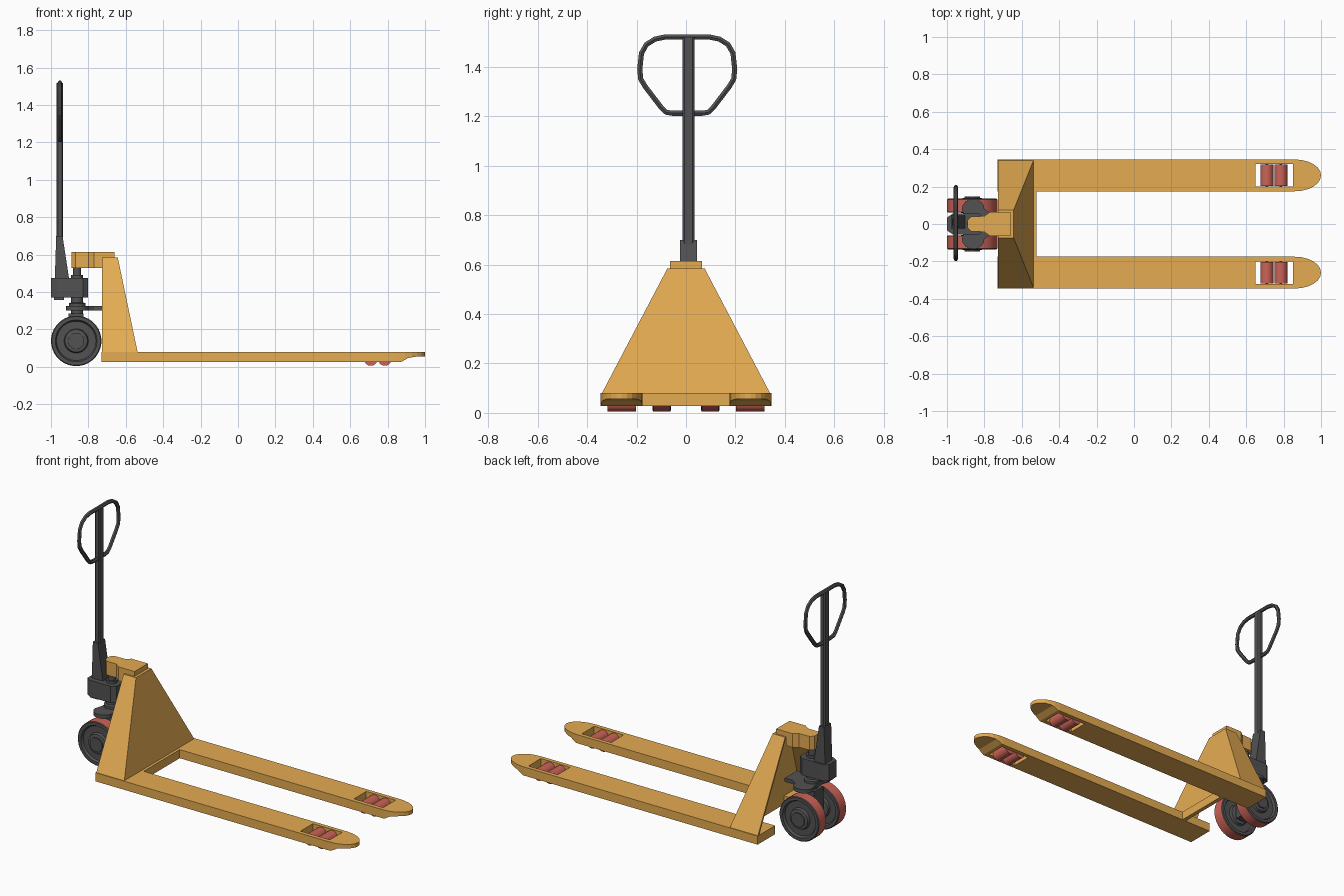
import bpy, bmesh, math
from mathutils import Vector

if "Cube" in bpy.data.objects:
    bpy.data.objects.remove(bpy.data.objects["Cube"])


def material(name, rgb):
    m = bpy.data.materials.new(name)
    m.diffuse_color = (*rgb, 1)
    m.use_nodes = True
    m.node_tree.nodes["Principled BSDF"].inputs["Base Color"].default_value = m.diffuse_color
    return m


YELLOW = material("yellow paint", (0.78, 0.41, 0.085))
DARK = material("dark grey metal", (0.085, 0.085, 0.088))
RED = material("red rubber", (0.60, 0.125, 0.095))


def finish(name, bm, *mats):
    bmesh.ops.recalc_face_normals(bm, faces=bm.faces)
    me = bpy.data.meshes.new(name)
    bm.to_mesh(me)
    bm.free()
    for m in mats:
        me.materials.append(m)
    ob = bpy.data.objects.new(name, me)
    bpy.context.collection.objects.link(ob)
    return ob


def prism(name, pts, a, b, mat, axis="z"):
    """Extrude an outline: (x, y) along z, or (x, z) along y."""
    bm = bmesh.new()
    rings = []
    for w in (a, b):
        rings.append([bm.verts.new((u, v, w) if axis == "z" else (u, w, v)) for u, v in pts])
    n = len(pts)
    bm.faces.new(rings[0])
    bm.faces.new(rings[1])
    for i in range(n):
        j = (i + 1) % n
        bm.faces.new((rings[0][i], rings[0][j], rings[1][j], rings[1][i]))
    return finish(name, bm, mat)


def box(name, x0, x1, y0, y1, z0, z1, mat):
    return prism(name, [(x0, y0), (x1, y0), (x1, y1), (x0, y1)], z0, z1, mat)


def lathe(name, profile, centre, axis, mats, n=32, tread_radius=None):
    """Turn a (radius, offset) profile about the y or z axis."""
    bm = bmesh.new()
    c = Vector(centre)
    rings = []
    for r, h in profile:
        ring = []
        for i in range(n):
            t = 2 * math.pi * (i + 0.5) / n
            u, v = r * math.cos(t), r * math.sin(t)
            ring.append(bm.verts.new(c + Vector((u, h, v) if axis == "y" else (u, v, h))))
        rings.append(ring)
    bm.faces.new(rings[0])
    bm.faces.new(rings[-1])
    for k in range(len(rings) - 1):
        for i in range(n):
            j = (i + 1) % n
            f = bm.faces.new((rings[k][i], rings[k][j], rings[k + 1][j], rings[k + 1][i]))
            if tread_radius and min(profile[k][0], profile[k + 1][0]) >= tread_radius:
                f.material_index = 1
    ob = finish(name, bm, *mats)
    if n >= 16:
        ob.data.shade_smooth()
        ob.data.set_sharp_from_angle(angle=math.radians(35))
    return ob


def cut(ob, cutter):
    m = ob.modifiers.new("cut", "BOOLEAN")
    m.operation = "DIFFERENCE"
    m.solver = "EXACT"
    m.object = cutter
    cutter.hide_render = True
    cutter.hide_viewport = True


def mirrored(half):
    return half + [(x, -y) for x, y in reversed(half) if abs(y) > 1e-6]


# Forks with rounded, ramped tips, roller slots and load rollers
for s, side in ((1, "left"), (-1, "right")):
    yc = s * 0.26
    tip = [(0.86 + 0.14 * math.cos(t), yc + 0.085 * math.sin(t))
           for t in (math.radians(-90 + 15 * i) for i in range(13))]
    fork = prism("fork_" + side, [(-0.73, yc - 0.085)] + tip + [(-0.73, yc + 0.085)], 0.027, 0.08, YELLOW)
    cut(fork, box("slot_cutter_" + side, 0.65, 0.85, yc - 0.06, yc + 0.06, -0.1, 0.2, YELLOW))
    cut(fork, prism("ramp_cutter_" + side,
                    [(0.87, 0.025), (0.91, 0.048), (0.96, 0.056), (1.1, 0.056), (1.1, -0.02), (0.87, -0.02)],
                    yc - 0.2, yc + 0.2, YELLOW, "y"))
    for k, x in enumerate((0.71, 0.785)):
        lathe(f"load_roller_{side}_{k}", [(0.035, -0.058), (0.035, 0.058)], (x, yc, 0.041), "y", [RED], 24)
        lathe(f"roller_pin_{side}_{k}", [(0.008, -0.065), (0.008, 0.065)], (x, yc, 0.041), "y", [DARK], 8)

# Cross bar joining the forks
box("cross_bar", -0.545, -0.52, -0.176, 0.176, 0.027, 0.08, YELLOW)

# Tapered mast, open at the rear
bm = bmesh.new()
V = lambda x, y, z: bm.verts.new((x, y, z))
fl, fr, rl, rr = V(-0.537, 0.34, 0.08), V(-0.537, -0.34, 0.08), V(-0.728, 0.34, 0.08), V(-0.728, -0.34, 0.08)
tfl, tfr, trl, trr = V(-0.643, 0.075, 0.585), V(-0.643, -0.075, 0.585), V(-0.728, 0.075, 0.585), V(-0.728, -0.075, 0.585)
for f in ((fr, fl, tfl, tfr), (fl, rl, trl, tfl), (rr, fr, tfr, trr), (tfr, tfl, trl, trr)):
    bm.faces.new(f)
me = finish("mast", bm, YELLOW)
if me.data.polygons[0].normal.x < 0:
    me.data.flip_normals()
sol = me.modifiers.new("thickness", "SOLIDIFY")
sol.thickness = 0.012
sol.offset = -1

# Head bracket over the lift piston
prism("head_bracket", mirrored([(-0.89, 0.02), (-0.87, 0.04), (-0.80, 0.042), (-0.77, 0.065), (-0.727, 0.065)]),
      0.53, 0.615, YELLOW)
box("head_cap", -0.728, -0.66, -0.065, 0.065, 0.584, 0.615, YELLOW)

# Steering wheels: dark rims with red treads
for s, side in ((1, "left"), (-1, "right")):
    half = [(0.03, 0.045), (0.06, 0.038), (0.065, 0.022), (0.105, 0.022), (0.112, 0.037), (0.13, 0.037), (0.135, 0.033)]
    lathe("steer_wheel_" + side, half + [(r, -h) for r, h in reversed(half)], (-0.865, s * 0.098, 0.139), "y",
          [DARK, RED], 32, 0.134)
    lathe("wheel_nut_" + side, [(0.045, 0), (0.045, s * 0.01)], (-0.865, s * 0.138, 0.139), "y", [DARK], 8)
lathe("wheel_axle", [(0.025, -0.1), (0.025, 0.1)], (-0.865, 0, 0.139), "y", [DARK], 16)
box("axle_block", -0.905, -0.825, -0.045, 0.045, 0.09, 0.285, DARK)

# Pump column, collars and piston
lathe("pump_column", [(0.032, 0.27), (0.032, 0.325), (0.045, 0.325), (0.045, 0.34), (0.032, 0.345),
                      (0.032, 0.49), (0.022, 0.49), (0.022, 0.54)], (-0.86, 0, 0), "z", [DARK], 20)

# Lobed plate above the wheels, tied to the mast
lobe = [(-0.86 + 0.06 * math.cos(t), 0.08 + 0.055 * math.sin(t))
        for t in (math.radians(180 - 22.5 * i) for i in range(9))]
prism("wheel_plate", mirrored([(-0.905, 0.03)] + lobe + [(-0.77, 0.06), (-0.715, 0.06)]), 0.302, 0.325, DARK)

# Tiller base block, pivot and tapered socket
prism("tiller_base", mirrored([(-1.0, 0.035), (-0.97, 0.055), (-0.83, 0.055), (-0.803, 0.035)]), 0.372, 0.475, DARK)
box("tiller_pivot", -0.985, -0.93, -0.035, 0.035, 0.358, 0.375, DARK)
TY = 0.01
prism("tiller_socket", [(-0.98, 0.45), (-0.90, 0.45), (-0.912, 0.53), (-0.938, 0.7), (-0.972, 0.7)],
      TY - 0.035, TY + 0.035, DARK, "y")

# Tiller shaft
prism("tiller_shaft", [(-0.97, TY - 0.016), (-0.962, TY - 0.025), (-0.942, TY - 0.025), (-0.935, TY - 0.016),
                       (-0.935, TY + 0.016), (-0.942, TY + 0.025), (-0.962, TY + 0.025), (-0.97, TY + 0.016)],
      0.46, 1.518, DARK)

# D-shaped grip loop
half = [(0.09, 1.52), (0.13, 1.512), (0.165, 1.49), (0.185, 1.455), (0.192, 1.39), (0.188, 1.35),
        (0.17, 1.32), (0.105, 1.235), (0.085, 1.216), (0.06, 1.212)]
path = half + [(-y, z) for y, z in reversed(half)]
cu = bpy.data.curves.new("grip_loop", "CURVE")
cu.dimensions = "3D"
cu.bevel_depth = 0.012
cu.bevel_resolution = 1
sp = cu.splines.new("POLY")
sp.points.add(len(path) - 1)
for p, (y, z) in zip(sp.points, path):
    p.co = (-0.952, TY - 0.005 + y, z, 1)
sp.use_cyclic_u = True
sp.use_smooth = False
cu.materials.append(DARK)
bpy.context.collection.objects.link(bpy.data.objects.new("grip_loop", cu))
